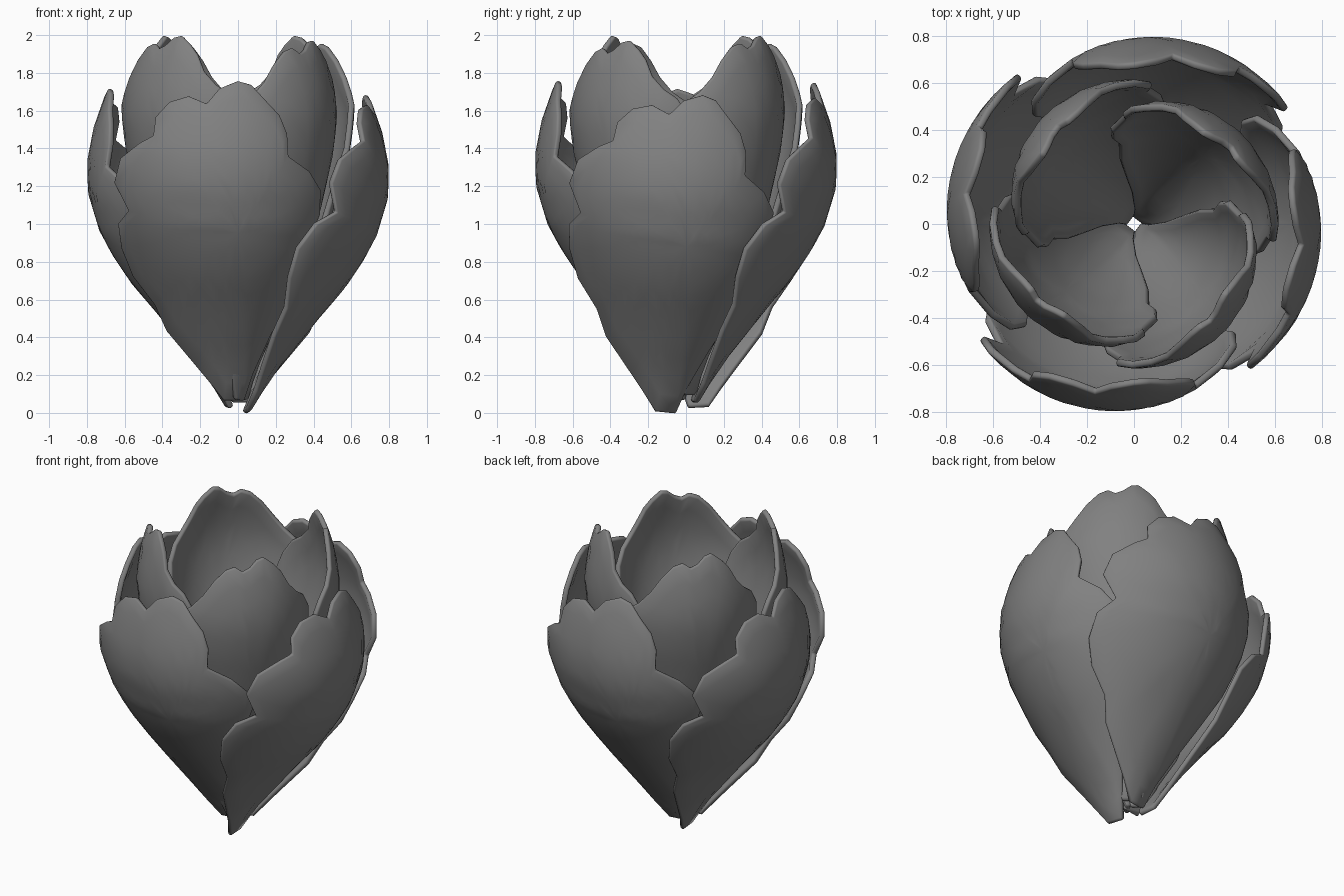
import bpy, bmesh
from math import radians, sin, cos
from mathutils import Matrix, Vector

if "Cube" in bpy.data.objects:
    bpy.data.objects.remove(bpy.data.objects["Cube"], do_unlink=True)

# One grey for the whole bloom
GREY = (0.22, 0.22, 0.22, 1)
mat = bpy.data.materials.new("petal grey")
mat.use_nodes = True
mat.diffuse_color = GREY
mat.node_tree.nodes["Principled BSDF"].inputs["Base Color"].default_value = GREY

# Cup profiles: (height, radius)
OUTER_CUP = [(0, .03), (.23, .16), (.43, .32), (.57, .43), (.72, .56), (.87, .66),
             (1, .73), (1.2, .79), (1.37, .795), (1.55, .76), (1.78, .68)]
INNER_CUP = [(0, .03), (.25, .11), (.52, .25), (.8, .38), (1.1, .495),
             (1.4, .57), (1.6, .595), (1.8, .57), (2, .51)]

# Scalloped outlines, clockwise from the base: (degrees around the cup, height)
OUTER_EDGE = [(-50, .06), (-56, .16), (-60, .25), (-63, .43), (-60, .57), (-64, .72),
              (-63, .87), (-57, 1), (-48, 1.07), (-53, 1.22), (-49, 1.35), (-40, 1.43),
              (-34, 1.47), (-34, 1.57), (-29, 1.65), (-21, 1.68), (-13, 1.64), (-8, 1.72),
              (0, 1.76), (6, 1.74), (12, 1.66), (18, 1.58), (21, 1.48), (21, 1.36),
              (32, 1.28), (40, 1.18), (43, 1.05), (40, .93), (45, .8), (44, .6),
              (42, .4), (40, .2), (35, .06)]
INNER_EDGE = [(-50, .09), (-58, .25), (-62, .45), (-60, .65), (-63, .85), (-57, 1),
              (-60, 1.15), (-57, 1.3), (-51, 1.4), (-52, 1.53), (-46, 1.64), (-38, 1.7),
              (-31, 1.78), (-25, 1.87), (-18, 1.94), (-12, 1.96), (-7, 1.93), (-2, 1.95),
              (3, 1.99), (8, 2), (15, 1.95), (20, 1.9), (25, 1.81), (32, 1.74),
              (40, 1.69), (47, 1.6), (51, 1.5), (51, 1.4), (59, 1.3), (60, 1.15),
              (56, 1), (58, .8), (56, .6), (50, .4), (45, .22), (35, .09)]
RINGS = 9


def radius(cup, z):
    for (z0, r0), (z1, r1) in zip(cup, cup[1:]):
        if z <= z1:
            return r0 + (r1 - r0) * (z - z0) / (z1 - z0)
    return cup[-1][1]


def on_cup(cup, s, z):
    """Wrap a flat point (sideways distance, height) onto the spiralling cup."""
    r = radius(cup, z)
    a = s / (r + .02)
    deg = a * 57.3
    if deg > 0:                      # this side tucks inward
        curl = -.00003
    else:                            # this side flares outward near the base
        curl = -.00002 + .00023 * max(0, 1 - z) ** 2
    r *= 1 - .0019 * deg + curl * deg * deg
    return Vector((r * sin(a), -r * cos(a), z))


def petal(name, cup, edge, turn, drop=0, roll=0):
    flat = [Vector((radians(d) * (radius(cup, z) + .02), z)) for d, z in edge]
    centre = Vector((0, .95))
    place = (Matrix.Rotation(radians(turn), 4, 'Z')
             @ Matrix.Translation((0, 0, .9 - drop))
             @ Matrix.Rotation(radians(roll), 4, 'Y')
             @ Matrix.Translation((0, 0, -.9)))
    bm = bmesh.new()
    hub = bm.verts.new(place @ on_cup(cup, *centre))
    rings = [[bm.verts.new(place @ on_cup(cup, *centre.lerp(p, k / RINGS))) for p in flat]
             for k in range(1, RINGS + 1)]
    n = len(flat)
    for i in range(n):
        j = (i + 1) % n
        bm.faces.new((hub, rings[0][j], rings[0][i]))
        for a, b in zip(rings, rings[1:]):
            bm.faces.new((a[j], b[j], b[i], a[i]))
    mesh = bpy.data.meshes.new(name)
    bm.to_mesh(mesh)
    bm.free()
    mesh.shade_smooth()
    mesh.materials.append(mat)
    ob = bpy.data.objects.new(name, mesh)
    bpy.context.collection.objects.link(ob)
    # Thickness grows inward, with a rounded rim
    thick = ob.modifiers.new("thickness", 'SOLIDIFY')
    thick.thickness = .032
    thick.offset = -1
    rim = ob.modifiers.new("rim", 'BEVEL')
    rim.width = .011
    rim.segments = 2
    rim.limit_method = 'ANGLE'
    rim.angle_limit = radians(50)


# Four outer petals, the side ones sitting lower and leaning
for name, turn, drop, roll in (("front", 0, 0, 0), ("right_side", 90, .07, 6),
                               ("back", 180, .01, 0), ("left_side", 270, .04, 3)):
    petal("outer_petal_" + name, OUTER_CUP, OUTER_EDGE, turn, drop, roll)

# Four taller inner petals between them
for k, drop in enumerate((.025, 0, 0, 0)):
    petal(f"inner_petal_{k + 1}", INNER_CUP, INNER_EDGE, 45 + 90 * k, drop)
